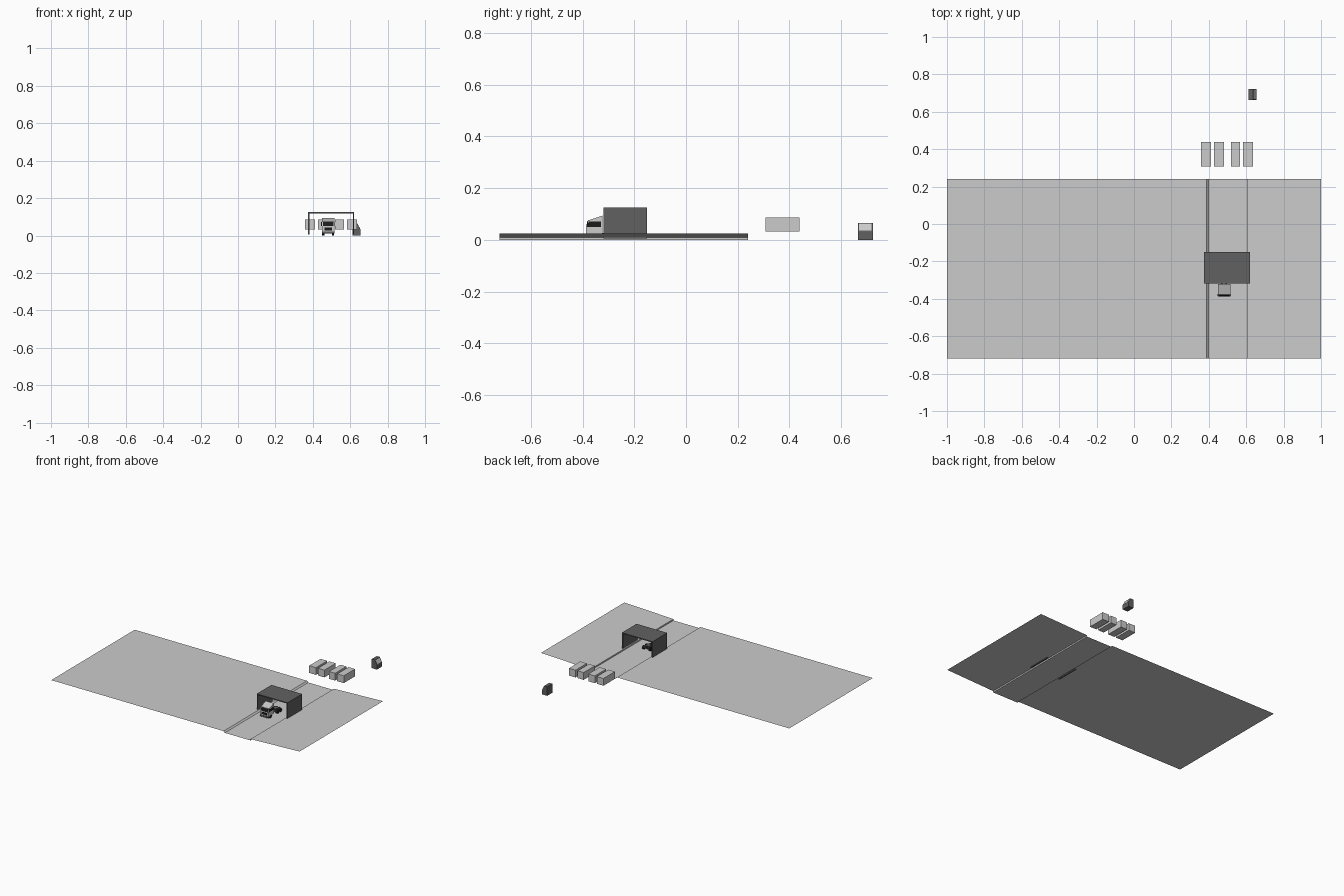
import bpy, bmesh, math
from mathutils import Vector

if "Cube" in bpy.data.objects:
    bpy.data.objects.remove(bpy.data.objects["Cube"])


def material(name, v):
    m = bpy.data.materials.new(name)
    m.diffuse_color = (v, v, v, 1)
    m.use_nodes = True
    m.node_tree.nodes["Principled BSDF"].inputs["Base Color"].default_value = m.diffuse_color
    return m


DARK = material("dark_grey", 0.12)
BLACK = material("black", 0.01)


def finish(name, bm, mat=None, solid=True):
    if solid:
        bmesh.ops.recalc_face_normals(bm, faces=bm.faces)
    me = bpy.data.meshes.new(name)
    bm.to_mesh(me)
    bm.free()
    ob = bpy.data.objects.new(name, me)
    bpy.context.collection.objects.link(ob)
    if mat:
        me.materials.append(mat)
    return ob


def box(name, x, y, z, mat=None):
    bm = bmesh.new()
    bmesh.ops.create_cube(bm, size=1)
    for v in bm.verts:
        v.co = [(a + b) / 2 + c * (b - a) for (a, b), c in zip((x, y, z), v.co)]
    return finish(name, bm, mat)


def prism(name, pts, axis, lo, hi, mat=None):
    """Extrude a closed profile: axis 0 uses (y, z) points, axis 1 uses (x, z)."""
    bm = bmesh.new()
    face = bm.faces.new([bm.verts.new((lo, a, b) if axis == 0 else (a, lo, b))
                         for a, b in pts])
    d = Vector((hi - lo, 0, 0)) if axis == 0 else Vector((0, hi - lo, 0))
    ext = bmesh.ops.extrude_face_region(bm, geom=[face])
    bmesh.ops.translate(bm, vec=d,
                        verts=[g for g in ext["geom"] if isinstance(g, bmesh.types.BMVert)])
    # the extrude keeps the start cap only if it is still needed
    bm.normal_update()
    return finish(name, bm, mat)


def wheel(name, x, y, r, w):
    bpy.ops.mesh.primitive_cylinder_add(vertices=16, radius=r, depth=w,
                                        location=(x, y, r + 0.001),
                                        rotation=(0, math.pi / 2, 0))
    ob = bpy.context.object
    ob.name = name
    ob.data.materials.append(BLACK)
    bpy.ops.object.shade_smooth_by_angle()


# ground sheet: sunken road between two kerbs, land rising to the right
bm = bmesh.new()
profile = [(-1, .010), (.388, .010), (.398, 0), (.605, 0), (.605, .010), (1, .025)]
rows = [[bm.verts.new((x, y, z)) for x, z in profile] for y in (-.72, .24)]
for i in range(len(profile) - 1):
    bm.faces.new((rows[0][i], rows[0][i + 1], rows[1][i + 1], rows[1][i]))
finish("ground", bm, solid=False)

# open-ended shelter spanning the road
prism("shelter", [(.374, .005), (.374, .125), (.621, .125), (.621, .005),
                  (.614, .005), (.614, .118), (.381, .118), (.381, .005)],
      1, -.318, -.150, DARK)

# four cargo boxes
for i, (a, b) in enumerate([(.358, .412), (.428, .480), (.518, .566), (.583, .636)]):
    box(f"cargo_box_{i + 1}", (a, b), (.308, .438), (.033, .086))

# small kiosk with a sloped window
prism("kiosk", [(.612, 0), (.654, 0), (.654, .033), (.637, .066), (.612, .066)],
      1, .664, .722, DARK)
prism("kiosk_window", [(.6525, .037), (.6535, .037), (.6395, .0625), (.6385, .0625)],
      1, .668, .718)

# truck cab with rising roof fairing
CX, HW = .482, .033
prism("truck_cab", [(-.386, .022), (-.386, .050), (-.378, .076), (-.322, .094),
                    (-.322, .022)], 0, CX - HW, CX + HW)
prism("windscreen", [(-.3868, .051), (-.3800, .073), (-.3785, .073), (-.3850, .051)],
      0, CX - .028, CX + .028, BLACK)
for s in (-1, 1):
    a = CX + s * HW
    side = "left" if s < 0 else "right"
    prism(f"side_window_{side}", [(-.382, .050), (-.376, .071), (-.328, .071),
                                  (-.328, .050)], 0, a - .0005, a + .0008, BLACK)
    box(f"mirror_{side}", sorted((a, a + s * .004)), (-.382, -.378), (.050, .072), BLACK)
box("grille", (CX - .020, CX + .020), (-.3875, -.385), (.028, .044), BLACK)
box("bumper", (CX - HW, CX + HW), (-.388, -.370), (.010, .022), DARK)

# truck chassis rails, coupling and wheels
for s in (-1, 1):
    side = "left" if s < 0 else "right"
    box(f"chassis_rail_{side}", (CX + s * .012 - .004, CX + s * .012 + .004),
        (-.380, -.225), (.016, .026), DARK)
    for n, y in (("front", -.358), ("middle", -.272), ("rear", -.242)):
        wheel(f"{n}_wheel_{side}", CX + s * .026, y, .013, .012)
box("coupling_plate", (CX - .016, CX + .016), (-.275, -.240), (.026, .031), DARK)
for n, y in (("front", -.358), ("middle", -.272), ("rear", -.242)):
    box(f"{n}_axle", (CX - .026, CX + .026), (y - .003, y + .003), (.011, .017), DARK)
